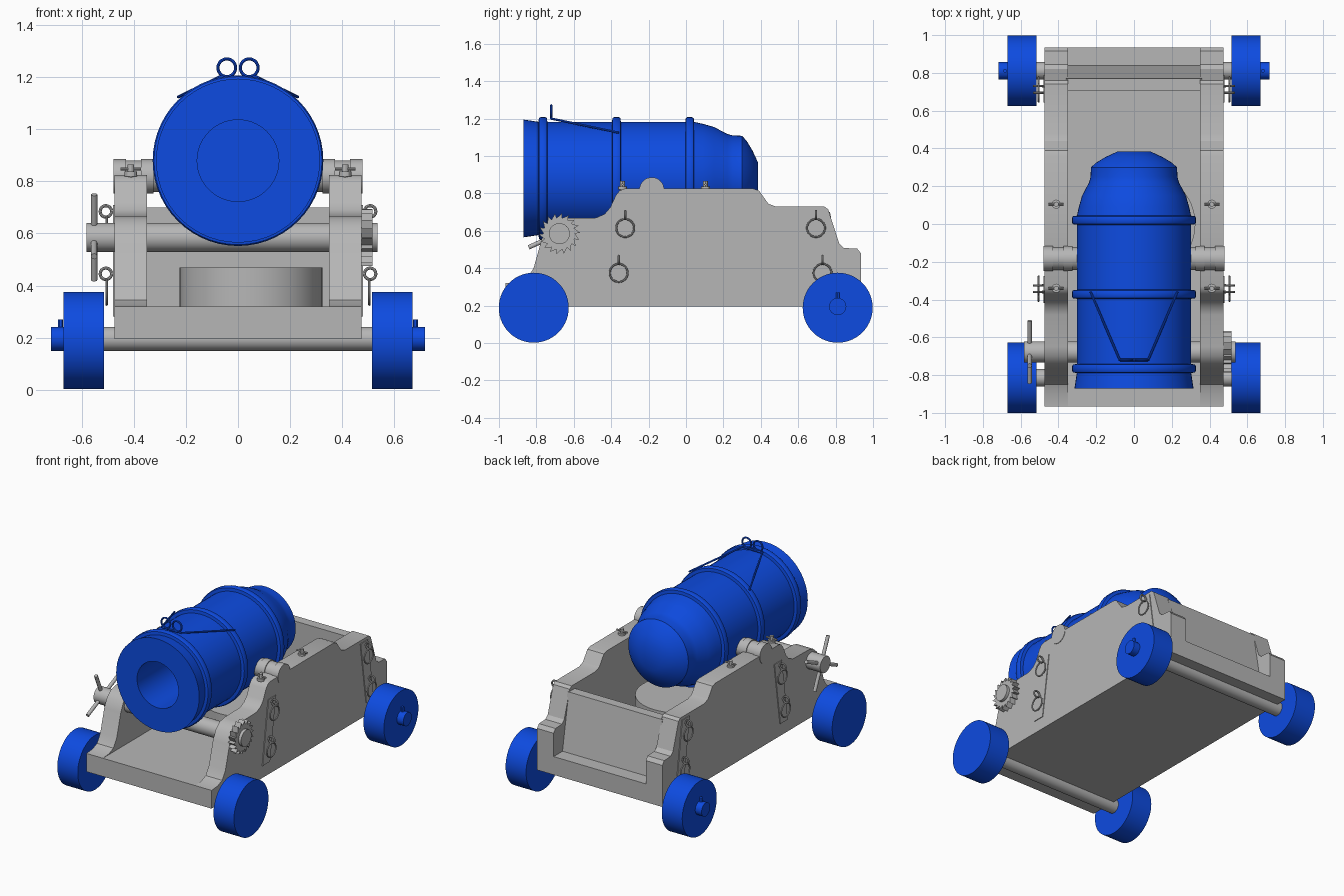
import bpy, bmesh, math
from mathutils import Vector, Matrix

if "Cube" in bpy.data.objects:
    bpy.data.objects.remove(bpy.data.objects["Cube"])


def material(name, rgb):
    m = bpy.data.materials.new(name)
    m.use_nodes = True
    m.diffuse_color = (*rgb, 1)
    bsdf = next(n for n in m.node_tree.nodes if n.type == 'BSDF_PRINCIPLED')
    bsdf.inputs["Base Color"].default_value = (*rgb, 1)
    return m


BLUE = material("bright blue", (0.004, 0.07, 0.75))
GREY = material("light grey", (0.47, 0.47, 0.47))


def finish(name, bm, mat, smooth=True):
    bmesh.ops.recalc_face_normals(bm, faces=bm.faces)
    mesh = bpy.data.meshes.new(name)
    bm.to_mesh(mesh)
    bm.free()
    mesh.materials.append(mat)
    ob = bpy.data.objects.new(name, mesh)
    bpy.context.collection.objects.link(ob)
    if smooth:
        bpy.ops.object.select_all(action='DESELECT')
        ob.select_set(True)
        bpy.context.view_layer.objects.active = ob
        bpy.ops.object.shade_smooth_by_angle(angle=math.radians(30))
    return ob


def rod(name, a, b, r, mat, segs=32):
    """Cylinder between two points."""
    a, b = Vector(a), Vector(b)
    d = b - a
    turn = d.to_track_quat('Z', 'Y').to_matrix().to_4x4()
    bm = bmesh.new()
    bmesh.ops.create_cone(bm, cap_ends=True, segments=segs, radius1=r, radius2=r,
                          depth=d.length, matrix=Matrix.Translation((a + b) / 2) @ turn)
    return finish(name, bm, mat)


def prism(name, outline, x0, x1, mat, smooth=False):
    """Extrude a (y, z) outline along x."""
    bm = bmesh.new()
    face = bm.faces.new([bm.verts.new((x0, y, z)) for y, z in outline])
    out = bmesh.ops.extrude_face_region(bm, geom=[face])
    verts = [v for v in out["geom"] if isinstance(v, bmesh.types.BMVert)]
    bmesh.ops.translate(bm, verts=verts, vec=(x1 - x0, 0, 0))
    return finish(name, bm, mat, smooth)


def ring(name, centre, r, tube, axis, mat, n=28, k=8):
    """Torus whose hole points along x or y."""
    bm = bmesh.new()
    hoop = []
    for i in range(n):
        a = math.tau * i / n
        loop = []
        for j in range(k):
            b = math.tau * j / k
            d = r + tube * math.cos(b)
            u, v, w = d * math.cos(a), d * math.sin(a), tube * math.sin(b)
            p = (w, u, v) if axis == 'x' else (u, w, v)
            loop.append(bm.verts.new(Vector(centre) + Vector(p)))
        hoop.append(loop)
    for i in range(n):
        p, q = hoop[i], hoop[(i + 1) % n]
        for j in range(k):
            bm.faces.new((p[j], p[(j + 1) % k], q[(j + 1) % k], q[j]))
    return finish(name, bm, mat)


# Barrel: one turned profile of (radius, y) from bore bottom round to breech
AXIS_Z = 0.88
profile = [(0, -0.15), (0.157, -0.15), (0.157, -0.87), (0.315, -0.87), (0.303, -0.79)]
for y in (-0.765, -0.372, 0.02):
    profile += [(0.302, y - 0.024), (0.323, y - 0.021), (0.328, y - 0.012),
                (0.328, y + 0.012), (0.323, y + 0.021), (0.302, y + 0.024)]
profile += [(0.292, 0.09), (0.275, 0.15), (0.238, 0.22), (0.23, 0.25), (0.228, 0.3),
            (0.2, 0.325), (0.15, 0.355), (0.085, 0.385), (0, 0.385)]
bm = bmesh.new()
verts = [bm.verts.new((0, y, AXIS_Z + r)) for r, y in profile]
edges = [bm.edges.new(pair) for pair in zip(verts, verts[1:])]
bmesh.ops.spin(bm, geom=verts + edges, cent=(0, 0, AXIS_Z), axis=(0, 1, 0),
               angle=math.tau, steps=56)
bmesh.ops.remove_doubles(bm, verts=bm.verts, dist=0.0005)
finish("barrel", bm, BLUE)

# Lifting rings and rods on top of the barrel
for s, side in ((1, "left"), (-1, "right")):
    ring(f"{side}_lifting_ring", (s * 0.043, -0.72, 1.237), 0.034, 0.006, 'y', BLUE)
    rod(f"{side}_lifting_rod", (s * 0.075, -0.72, 1.2), (s * 0.23, -0.36, 1.125),
        0.006, BLUE, 8)
rod("lifting_crossbar", (-0.075, -0.72, 1.2), (0.075, -0.72, 1.2), 0.007, BLUE, 8)

# Carriage floor and sloped rear board
prism("carriage_floor", [(-0.965, 0.195), (0.935, 0.195), (0.935, 0.32), (-0.965, 0.32)],
      -0.36, 0.36, GREY)
prism("rear_board", [(0.705, 0.31), (0.84, 0.31), (0.77, 0.7), (0.705, 0.7)],
      -0.36, 0.36, GREY)

# Round bed below the barrel
rod("barrel_bed", (0.05, 0, 0.31), (0.05, 0, 0.47), 0.275, GREY, 48)

# Stepped side cheeks
cheek = [(-0.965, 0.195), (-0.965, 0.32), (-0.9, 0.325), (-0.85, 0.345), (-0.815, 0.4),
         (-0.77, 0.56), (-0.74, 0.62), (-0.7, 0.655), (-0.65, 0.667), (-0.48, 0.67),
         (-0.435, 0.69), (-0.405, 0.725), (-0.375, 0.79), (-0.355, 0.815), (-0.33, 0.825),
         (0.36, 0.825), (0.39, 0.815), (0.44, 0.745), (0.48, 0.73), (0.74, 0.73),
         (0.76, 0.715), (0.82, 0.53), (0.845, 0.508), (0.915, 0.505), (0.935, 0.48),
         (0.935, 0.195)]

for s, side in ((1, "left"), (-1, "right")):
    prism(f"{side}_cheek", cheek, s * 0.35, s * 0.475, GREY, True)

    # Trunnion with raised end bands
    rod(f"{side}_trunnion", (s * 0.25, -0.183, 0.82), (s * 0.47, -0.183, 0.82), 0.06, GREY)
    for x in (0.345, 0.45):
        rod(f"{side}_trunnion_band", (s * (x - 0.02), -0.183, 0.82),
            (s * (x + 0.028), -0.183, 0.82), 0.066, GREY)

    # Top bolts with cross pins
    for y in (-0.34, 0.105):
        rod(f"{side}_top_bolt", (s * 0.412, y, 0.8), (s * 0.412, y, 0.866), 0.013, GREY, 12)
        rod(f"{side}_bolt_collar", (s * 0.412, y, 0.82), (s * 0.412, y, 0.838), 0.024, GREY, 12)
        rod(f"{side}_bolt_pin", (s * 0.372, y, 0.848), (s * 0.452, y, 0.848), 0.006, GREY, 8)

    # Side straps with eyes and hanging rings
    for y, lean in ((-0.325, -0.035), (0.695, 0.035)):
        top, low = y - lean * 0.3, y + lean * 1.5
        prism(f"{side}_strap", [(top - 0.04, 0.71), (top + 0.04, 0.71),
                                (low + 0.04, 0.28), (low - 0.04, 0.28)],
              s * 0.474, s * 0.48, GREY)
        for z, shift in ((0.615, 0), (0.375, lean)):
            ring(f"{side}_eye", (s * 0.508, y + shift, z + 0.07), 0.022, 0.006, 'y', GREY, 18)
            rod(f"{side}_eye_stem", (s * 0.47, y + shift, z + 0.07),
                (s * 0.488, y + shift, z + 0.07), 0.007, GREY, 8)
            ring(f"{side}_hanging_ring", (s * 0.505, y + shift, z), 0.048, 0.005, 'x', GREY)

    # Wheels, rear hubs and linch pins
    for y, end in ((-0.814, "front"), (0.811, "rear")):
        rod(f"{end}_{side}_wheel", (s * 0.515, y, 0.189), (s * 0.67, y, 0.189), 0.187, BLUE, 56)
    rod(f"rear_{side}_hub", (s * 0.66, 0.811, 0.195), (s * 0.718, 0.811, 0.195), 0.046, BLUE)
    rod(f"rear_{side}_linch_pin", (s * 0.682, 0.811, 0.2), (s * 0.682, 0.811, 0.27),
        0.01, BLUE, 12)

# Axles
for y, end in ((-0.814, "front"), (0.811, "rear")):
    rod(f"{end}_axle", (-0.52, y, 0.195), (0.52, y, 0.195), 0.046, GREY)

# Windlass shaft with ratchet gear and crossed handles
WY, WZ = -0.677, 0.585
rod("windlass_shaft", (-0.583, WY, WZ), (0.537, WY, WZ), 0.056, GREY)
gear = []
TEETH = 18
for i in range(TEETH):
    for r, turn in ((0.084, 0), (0.11, 0.12)):
        a = math.tau * (i + turn) / TEETH
        gear.append((WY + r * math.cos(a), WZ + r * math.sin(a)))
prism("ratchet_gear", gear, 0.474, 0.517, GREY)
for i in range(2):
    a = math.radians(24 + 90 * i)
    dy, dz = 0.18 * math.cos(a), 0.18 * math.sin(a)
    rod("windlass_handle", (-0.553, WY - dy, WZ - dz), (-0.553, WY + dy, WZ + dz),
        0.012, GREY, 16)
